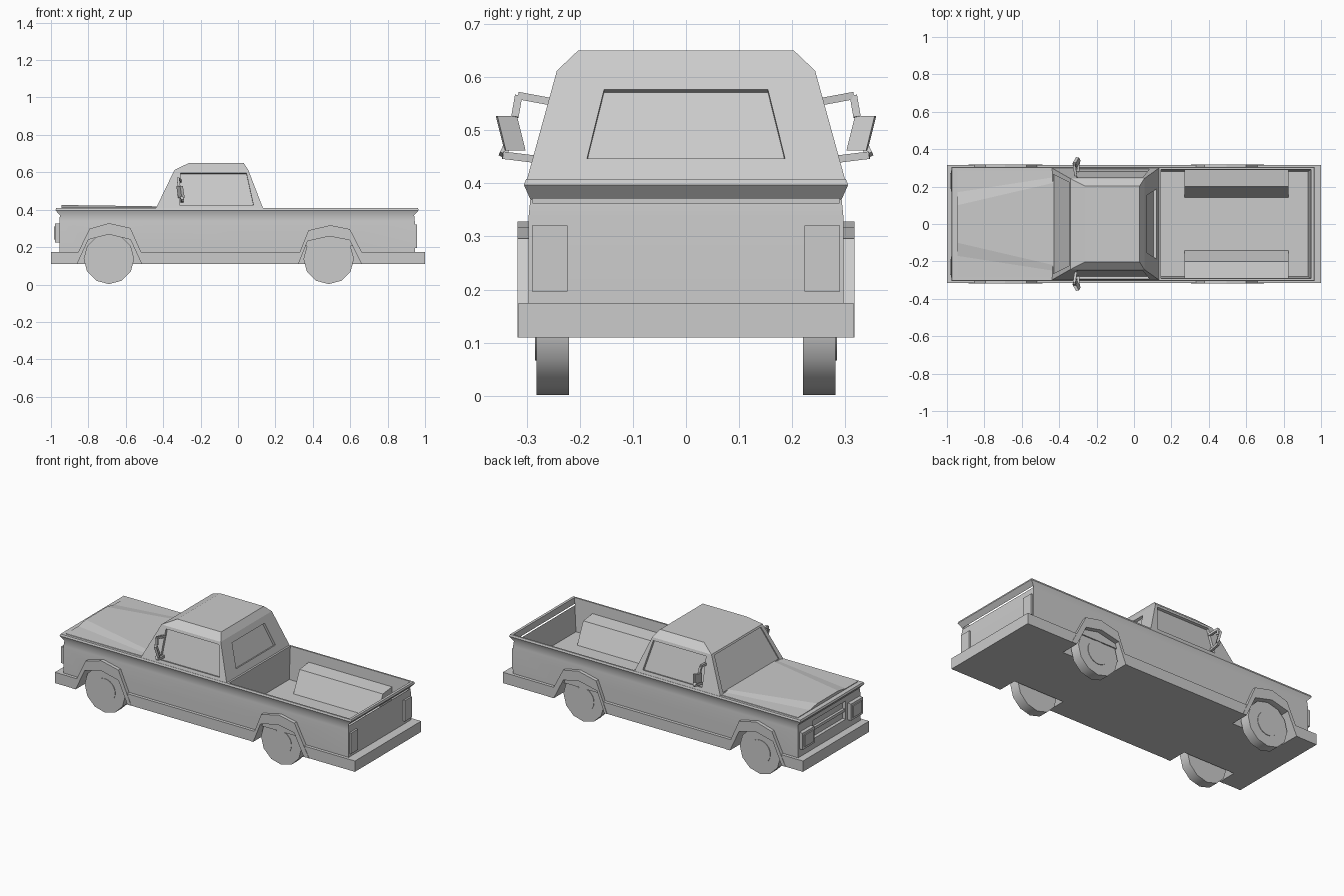
import bpy, bmesh, math
from mathutils import Vector

if "Cube" in bpy.data.objects:
    bpy.data.objects.remove(bpy.data.objects["Cube"])


def finish(bm, name):
    bmesh.ops.recalc_face_normals(bm, faces=bm.faces)
    me = bpy.data.meshes.new(name)
    bm.to_mesh(me)
    bm.free()
    ob = bpy.data.objects.new(name, me)
    bpy.context.collection.objects.link(ob)
    return ob


def loft_bm(rings):
    bm = bmesh.new()
    vs = [[bm.verts.new(p) for p in r] for r in rings]
    n = len(rings[0])
    sides = []
    for a, b in zip(vs, vs[1:]):
        sides.append([bm.faces.new((a[i], a[(i + 1) % n], b[(i + 1) % n], b[i])) for i in range(n)])
    bm.faces.new(vs[0][::-1])
    bm.faces.new(vs[-1])
    return bm, sides


def loft(name, rings):
    return finish(loft_bm(rings)[0], name)


def rect(x0, x1, y, z):
    return [(x0, -y, z), (x1, -y, z), (x1, y, z), (x0, y, z)]


def prism(name, profile, y0, y1):
    return loft(name, [[(x, y, z) for x, z in profile] for y in (y0, y1)])


def box(name, x0, x1, y0, y1, z0, z1):
    return prism(name, [(x0, z0), (x1, z0), (x1, z1), (x0, z1)], y0, y1)


def bar(name, a, b, w):
    # square rod between two points
    a, b = Vector(a), Vector(b)
    d = (b - a).normalized()
    u = d.cross(Vector((1, 0, 0))).normalized() * w / 2
    v = d.cross(u).normalized() * w / 2
    return loft(name, [[p + u + v, p - u + v, p - u - v, p + u - v] for p in (a, b)])


def cut(target, cutter):
    cutter.hide_render = True
    m = target.modifiers.new("cut", 'BOOLEAN')
    m.operation = 'DIFFERENCE'
    m.object = cutter
    bpy.context.view_layer.objects.active = target
    bpy.ops.object.modifier_apply(modifier=m.name)


def smooth(ob, deg):
    bpy.ops.object.select_all(action='DESELECT')
    ob.select_set(True)
    bpy.context.view_layer.objects.active = ob
    bpy.ops.object.shade_smooth_by_angle(angle=math.radians(deg))


def window(bm, f, corners, depth):
    # recessed pane placed by (u, v) fractions of the face
    p = [v.co.copy() for v in f.verts]
    n = f.normal.copy()
    bmesh.ops.inset_individual(bm, faces=[f], thickness=0.005)
    for v, (s, t) in zip(f.verts, corners):
        v.co = p[0].lerp(p[1], s).lerp(p[3].lerp(p[2], s), t)
    g = bmesh.ops.extrude_discrete_faces(bm, faces=[f])["faces"][0]
    for v in g.verts:
        v.co -= n * depth


# main body with flared shoulder, and the bumper/sill slab
body = loft("body", [rect(-.955, .945, .296, .15), rect(-.955, .945, .296, .34),
                     rect(-.952, .942, .293, .37), rect(-.976, .966, .305, .397),
                     rect(-.972, .962, .301, .408)])
sill = box("sill_and_bumpers", -1, 1, -.315, .315, .11, .175)

# cargo bed and grille openings
bed = loft("bed_cutter", [rect(.145, .93, .281, .21), rect(.145, .95, .293, .45)])
cut(body, bed)
grille_cut = box("grille_cutter", -1.1, -.935, -.155, .155, .235, .345)
cut(body, grille_cut)
cutters = [bed, grille_cut]

# wheel arches: (inner profile, outer profile)
arches = [
    ("front", [(-.86, .11), (-.80, .24), (-.69, .268), (-.575, .24), (-.515, .11)],
     [(-.885, .11), (-.794, .298), (-.69, .328), (-.575, .302), (-.49, .11)]),
    ("rear", [(.323, .11), (.372, .232), (.49, .258), (.596, .237), (.66, .11)],
     [(.305, .11), (.377, .29), (.495, .317), (.598, .296), (.695, .11)]),
]
for end, inner, outer in arches:
    low = [(inner[0][0] - .005, .09)] + inner + [(inner[-1][0] + .005, .09)]
    for s in (-1, 1):
        c = prism(end + "_well_cutter", low, s * .2, s * .4)
        cut(body, c)
        cut(sill, c)
        cutters.append(c)
        prism(end + "_arch_trim", outer + inner[::-1], s * .285, s * .317)
for c in cutters:
    bpy.data.objects.remove(c)
smooth(body, 40)

# wheel humps in the bed
for s in (-1, 1):
    loft("bed_hump", [[(x, s * y, z) for y, z in ((.14, .205), (.2, .335), (.288, .345), (.288, .205))]
                      for x in (.27, .825)])

# cab with recessed windows
bm, sides = loft_bm([rect(-.44, .135, .3, .405), rect(-.34, .055, .243, .612),
                     rect(-.262, .03, .203, .65)])
bm.normal_update()
side = [(.21, .1), (.92, .1), (.96, .92), (.1, .92)]
flip = [(1 - u, v) for u, v in (side[1], side[0], side[3], side[2])]
window(bm, sides[0][0], side, .015)
window(bm, sides[0][2], flip, .015)
window(bm, sides[0][1], [(.177, .2), (.823, .2), (.805, .83), (.195, .83)], .015)
window(bm, sides[0][3], [(.05, .06), (.95, .06), (.95, .95), (.05, .95)], .006)
finish(bm, "cab")

# raised hood panel
def hood_ring(x, pts):
    return [(x, -y, z) for y, z in pts] + [(x, y, z) for y, z in pts[::-1]]


loft("hood", [hood_ring(-.945, [(.29, .40), (.285, .411), (.17, .412), (.1, .425)]),
              hood_ring(-.43, [(.29, .40), (.285, .411), (.25, .413), (.22, .418)])])

# grille bar, headlights and tail lights
box("grille_bar", -.95, -.93, -.155, .155, .28, .297)
for s in (-1, 1):
    box("headlight", -.978, -.94, s * .175, s * .286, .225, .325)
    box("headlight_lens", -.984, -.97, s * .19, s * .272, .24, .31)
    box("tail_light", .94, .956, s * .223, s * .29, .196, .321)

# wheels with hubs
for x in (-.69, .485):
    for s in (-1, 1):
        def circle(r, y):
            return [(x + r * math.sin(k * math.pi / 6), s * y, .137 + r * math.cos(k * math.pi / 6))
                    for k in range(12)]
        def hub(r, y):
            return [(x + r * math.sin(k * math.pi / 12), s * y, .137 + r * math.cos(k * math.pi / 12))
                    for k in range(24)]
        smooth(loft("wheel", [circle(.135, .22), circle(.135, .281)]), 35)
        smooth(loft("hub", [hub(.07, .26), hub(.07, .284)]), 35)

# door mirrors on brackets
for s in (-1, 1):
    pts = [(-.31, .25, .553), (-.32, .315, .565), (-.315, .322, .525)]
    low = [(-.30, .28, .445), (-.295, .345, .453), (-.305, .338, .468)]
    for path in (pts, low):
        path = [(x, s * y, z) for x, y, z in path]
        for a, b in zip(path, path[1:]):
            bar("mirror_bracket", a, b, .014)
    loft("mirror", [[(-.325 + d, s * (y - .017), z), (-.31 + d, s * (y - .02), z),
                     (-.29 + d, s * (y + .017), z), (-.305 + d, s * (y + .02), z)]
                    for d, y, z in ((.005, .322, .462), (-.005, .338, .527))][::1])
